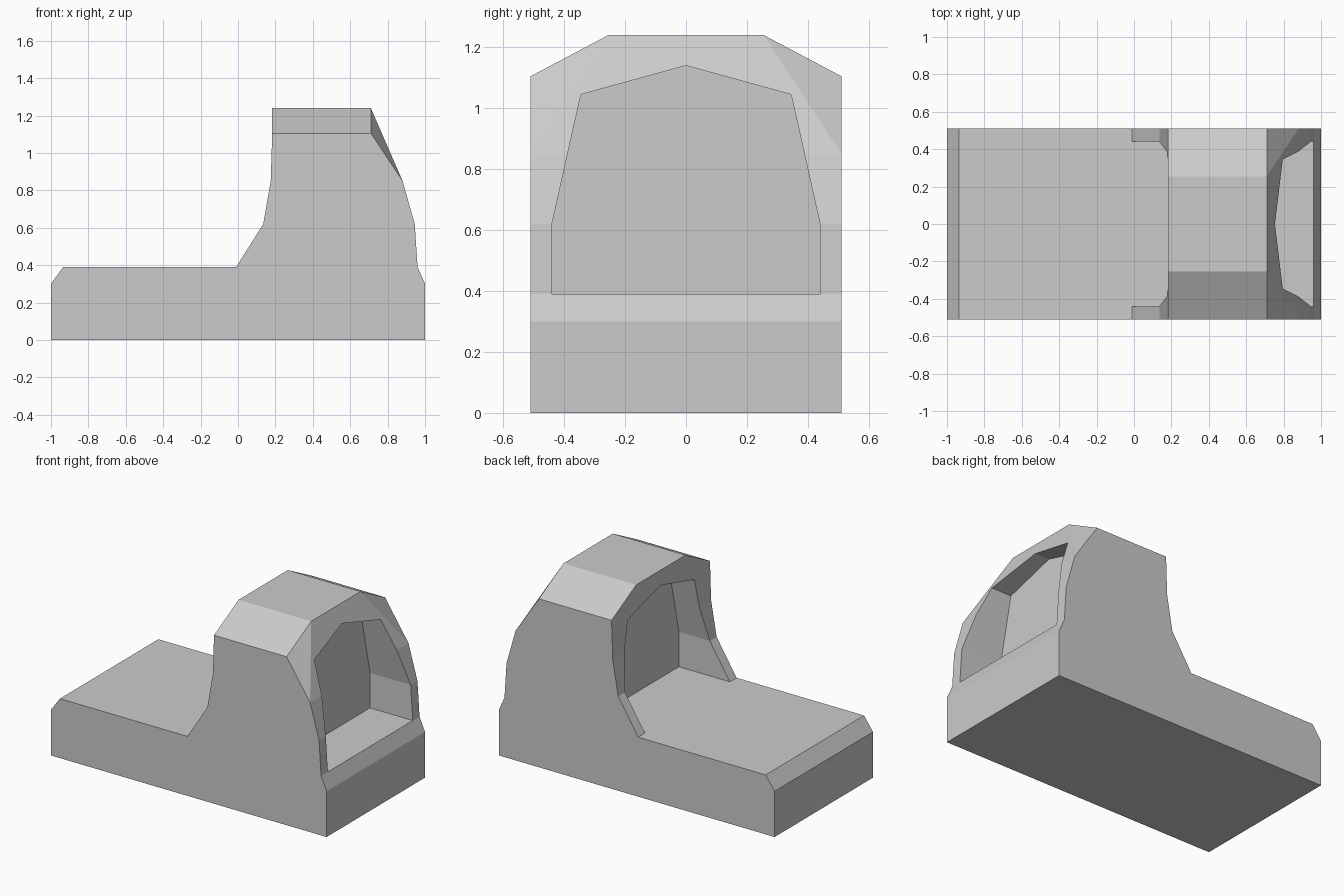
import bpy
import bmesh

if "Cube" in bpy.data.objects:
    bpy.data.objects.remove(bpy.data.objects["Cube"], do_unlink=True)

HALF = 0.51    # half width of the body
DECK = 0.39    # deck height

grey = bpy.data.materials.new("plain grey")
grey.use_nodes = True
colour = (0.6, 0.6, 0.6, 1)
grey.diffuse_color = colour
grey.node_tree.nodes["Principled BSDF"].inputs["Base Color"].default_value = colour


def finish(name, bm):
    bmesh.ops.recalc_face_normals(bm, faces=bm.faces)
    mesh = bpy.data.meshes.new(name)
    bm.to_mesh(mesh)
    bm.free()
    mesh.materials.append(grey)
    obj = bpy.data.objects.new(name, mesh)
    bpy.context.collection.objects.link(obj)
    return obj


def loft(bm, start, end):
    """Joins two matching loops of points into a closed solid."""
    a = [bm.verts.new(p) for p in start]
    b = [bm.verts.new(p) for p in end]
    bm.faces.new(a)
    bm.faces.new(b)
    for i in range(len(a)):
        j = (i + 1) % len(a)
        bm.faces.new((a[i], a[j], b[j], b[i]))
    return a, b


def side_loop(profile, y):
    return [(x, y, z) for x, z in profile]


# Base block with chamfered ends
base_profile = [(-1, 0), (-1, 0.30), (-0.935, DECK), (0.96, DECK), (1, 0.30), (1, 0)]
bm = bmesh.new()
loft(bm, side_loop(base_profile, -HALF), side_loop(base_profile, HALF))
finish("base_block", bm)

# Hood: side profile lofted across, with a raised and bevelled roof
hood_profile = [(-0.01, DECK), (0.135, 0.62), (0.175, 0.85), (0.183, 1.105),
                (0.71, 1.105), (0.88, 0.85), (0.945, 0.62), (0.96, DECK)]
bm = bmesh.new()
a, b = loft(bm, side_loop(hood_profile, -HALF), side_loop(hood_profile, HALF))
for i in (3, 4):    # open the flat top and the upper slope for the roof
    face = next(f for f in bm.faces if set(f.verts) == {a[i], a[i + 1], b[i], b[i + 1]})
    bm.faces.remove(face)
stray = [e for e in bm.edges if set(e.verts) == {a[4], b[4]}]
for e in stray:
    bm.edges.remove(e)
ridge = {}
for side, loop in ((-1, a), (1, b)):
    rear, front = (bm.verts.new((x, side * 0.255, 1.24)) for x in (0.183, 0.71))
    bm.faces.new((loop[3], loop[4], front, rear))     # roof slope
    bm.faces.new((loop[4], loop[5], front))           # corner facet
    ridge[side] = rear, front
(r0, f0), (r1, f1) = ridge[-1], ridge[1]
bm.faces.new((r0, f0, f1, r1))
bm.faces.new((f0, f1, b[5], a[5]))
bm.faces.new((r0, r1, b[3], a[3]))
hood = finish("hood", bm)

# Arched recesses in both ends, leaving a dividing wall between them
arch = [(-0.44, 0.3), (-0.44, 0.62), (-0.345, 1.045), (0, 1.14),
        (0.345, 1.045), (0.44, 0.62), (0.44, 0.3)]
for name, x0, x1 in (("left_recess_cutter", 0.65, 1.2), ("right_recess_cutter", -0.3, 0.36)):
    bm = bmesh.new()
    loft(bm, [(x0, y, z) for y, z in arch], [(x1, y, z) for y, z in arch])
    cutter = finish(name, bm)
    cutter.hide_render = True
    cutter.hide_set(True)
    cutter.display_type = "WIRE"
    cut = hood.modifiers.new(name, "BOOLEAN")
    cut.operation = "DIFFERENCE"
    cut.solver = "EXACT"
    cut.object = cutter
